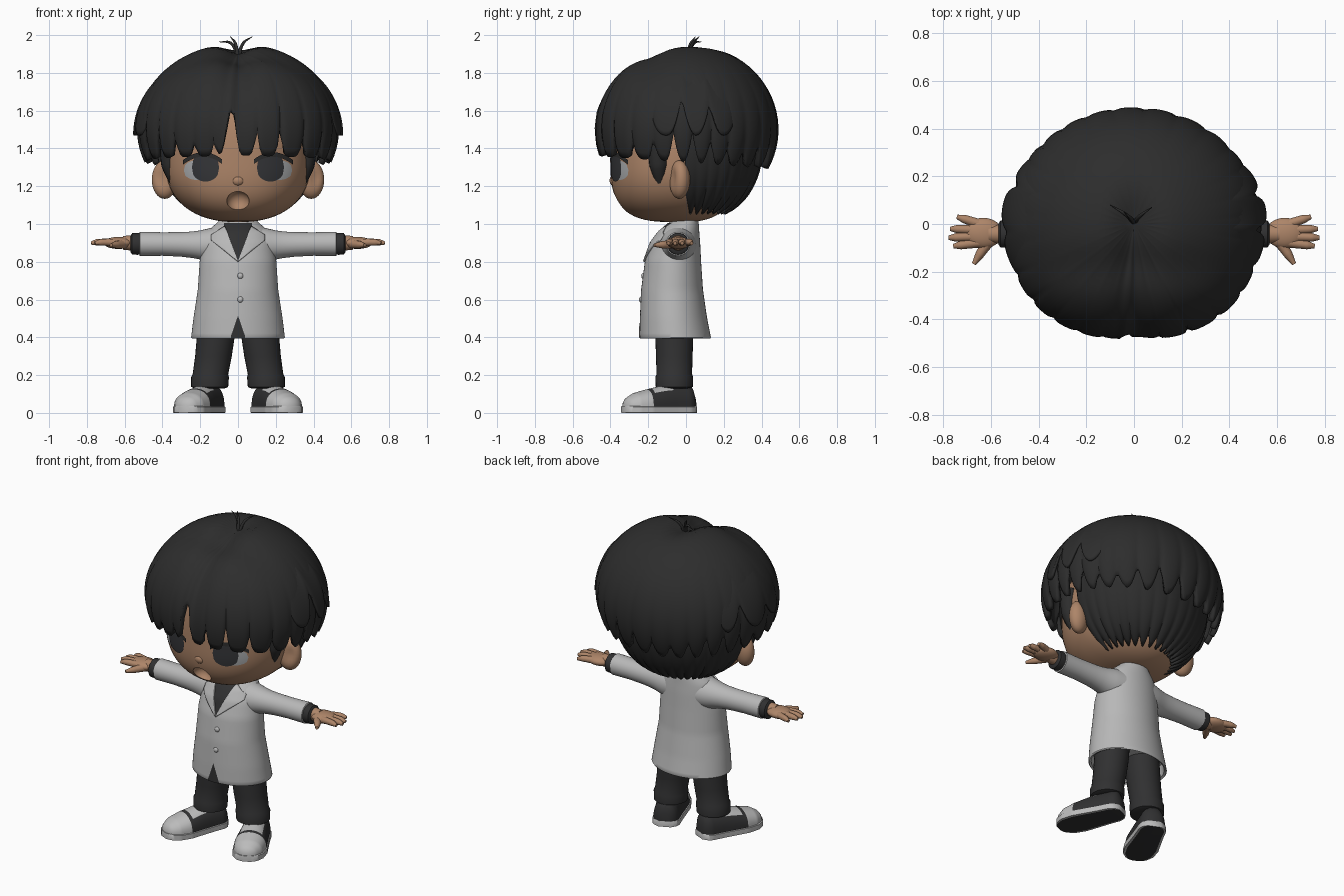
import bpy, bmesh
from math import sin, cos, pi, asin, exp, radians
from mathutils import Matrix

if "Cube" in bpy.data.objects:
    bpy.data.objects.remove(bpy.data.objects["Cube"])


def material(name, r, g, b):
    m = bpy.data.materials.new(name)
    m.use_nodes = True
    m.diffuse_color = (r, g, b, 1)
    bsdf = m.node_tree.nodes["Principled BSDF"]
    bsdf.inputs["Base Color"].default_value = (r, g, b, 1)
    bsdf.inputs["Roughness"].default_value = 0.8
    return m


HAIR = material("hair_black", .026, .026, .026)
SKIN = material("skin_tan", .42, .235, .14)
COAT = material("coat_grey", .48, .48, .48)
CLOTH = material("dark_cloth", .03, .03, .031)
WHITE = material("shoe_white", .5, .5, .5)
EYE = material("eye_dark", .035, .036, .04)
EYEWHITE = material("eye_grey", .4, .41, .42)


def finish(name, bm, *mats):
    bmesh.ops.recalc_face_normals(bm, faces=bm.faces)
    for f in bm.faces:
        f.smooth = True
    me = bpy.data.meshes.new(name)
    bm.to_mesh(me)
    bm.free()
    for m in mats:
        me.materials.append(m)
    ob = bpy.data.objects.new(name, me)
    bpy.context.collection.objects.link(ob)
    return ob


def loft(name, rings, *mats, closed=True, caps=True):
    bm = bmesh.new()
    rows = [[bm.verts.new(p) for p in r] for r in rings]
    n = len(rows[0])
    for a, b in zip(rows, rows[1:]):
        for i in range(n if closed else n - 1):
            j = (i + 1) % n
            bm.faces.new((a[i], a[j], b[j], b[i]))
    if caps:
        bm.faces.new(rows[0])
        bm.faces.new(rows[-1])
    else:
        bmesh.ops.remove_doubles(bm, verts=bm.verts, dist=.0003)
    return finish(name, bm, *mats)


def ball(name, loc, size, mat, rot=0):
    bm = bmesh.new()
    bmesh.ops.create_uvsphere(bm, u_segments=24, v_segments=16, radius=1)
    M = Matrix.Translation(loc) @ Matrix.Rotation(rot, 4, 'Z') @ Matrix.Diagonal((*size, 1))
    bmesh.ops.transform(bm, matrix=M, verts=bm.verts)
    return finish(name, bm, mat)


def strand(name, pts, depth, radii, mat):
    cu = bpy.data.curves.new(name, 'CURVE')
    cu.dimensions, cu.bevel_depth, cu.bevel_resolution, cu.use_fill_caps = '3D', depth, 3, True
    sp = cu.splines.new('BEZIER')
    sp.bezier_points.add(len(pts) - 1)
    for bp, p, r in zip(sp.bezier_points, pts, radii):
        bp.co, bp.radius = p, r
        bp.handle_left_type = bp.handle_right_type = 'AUTO'
    cu.materials.append(mat)
    ob = bpy.data.objects.new(name, cu)
    bpy.context.collection.objects.link(ob)


def table(rows, t):
    for a, b in zip(rows, rows[1:]):
        if t <= b[0]:
            k = max(0, (t - a[0]) / (b[0] - a[0]))
            return [p + (q - p) * k for p, q in zip(a[1:], b[1:])]
    return rows[-1][1:]


def patch(name, surf, x0, x1, lo, hi, mat, off=.004, n=20, thick=0):
    """A plate lying on a front surface, bounded by lo(x) and hi(x)."""
    cols = []
    for i in range(n + 1):
        x = x0 + (x1 - x0) * i / n
        a, b = lo(x), hi(x)
        cols.append([(x, surf(x, a + (b - a) * j / 10) - off, a + (b - a) * j / 10) for j in range(11)])
    ob = loft(name, cols, mat, closed=False, caps=False)
    if thick:
        mod = ob.modifiers.new("thickness", 'SOLIDIFY')
        mod.thickness, mod.offset = thick, 0


# Head: flat-fronted, narrower behind, with a carved mouth
def head_scale(z):
    d = min(1, abs(z - 1.33) / (.32 if z < 1.33 else .42))
    return .385 * (1 - d ** 2.3) ** (1 / 2.3), .35 * (1 - d ** 3) ** (1 / 3)


def face(x, z):
    w, d = head_scale(z)
    return -.05 - d * max(0, 1 - (abs(x) / max(w, .001)) ** 2.25) ** (1 / 2.25)


def head_ring(z):
    w, d = head_scale(z)
    pts = []
    for i in range(64):
        c, s = cos(i * pi / 32), sin(i * pi / 32)
        e = 2.25 if s < 0 else 2
        k = (abs(c) ** e + abs(s) ** e) ** (-1 / e)
        pts.append((w * c * k, -.05 + d * s * k * (1 if s < 0 else .9), z))
    return pts


head = loft("head", [head_ring(1.38 - .3695 * cos(pi * (i + .4) / 40.8)) for i in range(41)], SKIN)
cutter = ball("mouth_cutter", (0, face(0, 1.12), 1.12), (.06, .06, .056), SKIN)
cutter.hide_render = True
mod = head.modifiers.new("mouth", 'BOOLEAN')
mod.operation, mod.object, mod.solver = 'DIFFERENCE', cutter, 'EXACT'
bpy.context.view_layer.objects.active = head
bpy.ops.object.modifier_apply(modifier="mouth")
bpy.data.objects.remove(cutter)
ball("nose", (0, -.378, 1.23), (.036, .027, .03), SKIN)
loft("neck", [[(.085 * cos(i * pi / 16), -.01 + .075 * sin(i * pi / 16), z) for i in range(32)] for z in (.93, 1.1)], SKIN)


# Hair shells: angle 0 is the front, hem cut into pointed locks
def hair_shell(name, a0, a1, hem, locks, amp, centre, radii, power=1, flare=0, thick=.03, part=0, top=pi / 2):
    n, rows = int(240 * (a1 - a0) / (2 * pi)), 24
    rings = []
    for j in range(rows + 1):
        t, ring = j / rows, []
        for i in range(n + 1):
            a = a0 + (a1 - a0) * i / n
            front = max(0, cos(a))
            wave = a * locks / (2 * pi) + .18 * sin(3 * a + 1)
            gap = abs(2 * (wave % 1) - 1) ** (2 + 2.5 * front)
            z = hem(a) + amp * gap * (1 + .35 * sin(5 * a))
            if part:
                z += .24 * exp(-((a + .08) / .055) ** 2)
            low = asin(max(-.99, min(.99, (z - centre[2]) / radii[2])))
            phi = top + t * (low - top)
            k = 1 - .03 * gap * t ** 4 + flare * (t * sin(pi * i / n) - .5)
            flat = max(0, cos(phi)) ** power * (1 + .16 * (front * sin(a)) ** 2)
            x, y = radii[0] * flat * sin(a), -radii[1] * flat * cos(a)
            k -= part * exp(-(x / .085) ** 2) / (1 + exp((y - .1) / .05)) * (1 - .9 * t)
            dip = .25 * part * exp(-((y + .2) / .1) ** 2) * (1 - t) * max(0, sin(phi))
            ring.append((centre[0] + x * k, centre[1] + y * k, centre[2] + radii[2] * sin(phi) * k - dip))
        rings.append(ring)
    mod = loft(name, rings, HAIR, closed=False, caps=False).modifiers.new("thickness", 'SOLIDIFY')
    mod.thickness, mod.offset = thick, -1


hair_shell("outer_hair", -pi, pi, lambda a: 1.325 + .035 * cos(a), 27, .12,
           (0, 0, 1.5), (.535, .49, .457), part=.15)
hair_shell("nape_hair", radians(86), radians(274), lambda a: 1.05, 34, .035,
           (0, .02, 1.42), (.43, .39, .4), power=.75, thick=.02)
for side, s in (("left", 1), ("right", -1)):
    mid = s * radians(95)
    hair_shell(side + "_hair_layer", mid - .75, mid + .75, lambda a: 1.47, 17, .15,
               (0, 0, 1.5), (.535, .49, .457), flare=.09, thick=.015, top=1.1)
    strand(side + "_sideburn", [(s * .36, -.15, 1.46), (s * .355, -.145, 1.31), (s * .33, -.135, 1.18)],
           .06, (1, .85, .2), HAIR)
for tip in ((-.1, .08, 1.965), (-.04, .05, 1.992), (.075, .07, 1.992)):
    strand("hair_tuft", [(0, 0, 1.86), (tip[0] * .35, tip[1] * .5, 1.955), tip], .009, (1.1, .9, .2), HAIR)


# Eyes, lashes, ears
def oval(name, cx, cz, rx, rz, mat, off):
    def h(x):
        return rz * max(0, 1 - ((x - cx) / rx) ** 2) ** .4
    patch(name, face, cx - rx, cx + rx, lambda x: cz - h(x), lambda x: cz + h(x), mat, off)


for side, s in (("left", 1), ("right", -1)):
    oval(side + "_eye_white", s * .215, 1.285, .072, .052, EYEWHITE, .003)
    oval(side + "_iris", s * .172, 1.3, .072, .075, EYE, .006)

    def arc(x):
        return 1.335 + .045 * (1 - ((abs(x) - .185) / .11) ** 2)
    patch(side + "_lash", face, s * .085, s * .292, lambda x: arc(x) - .024, arc, HAIR, .008)
    ear = ball(side + "_ear", (s * .388, -.035, 1.235), (.07, .055, .102), SKIN, s * .35)
    for v in ear.data.vertices:
        d = ((v.co.x - s * .41) / .035) ** 2 + ((v.co.z - 1.245) / .055) ** 2
        if v.co.y < -.035:
            v.co.y += .025 * exp(-d)

# Coat: flared body with a recessed hem
COAT_ROWS = [(.4, .248, -.246, .132), (.5, .236, -.244, .112), (.65, .213, -.238, .09), (.8, .203, -.218, .08),
             (.9, .188, -.185, .075), (.96, .165, -.145, .07), (1, .118, -.1, .068), (1.035, .08, -.05, .062)]


def coat_ring(z, k=1, dz=0):
    w, f, b = table(COAT_ROWS, z)
    return [(k * w * cos(i * pi / 32), (f + b) / 2 + k * (b - f) / 2 * sin(i * pi / 32), z + dz) for i in range(64)]


def coat_front(x, z):
    w, f, b = table(COAT_ROWS, z)
    return (f + b) / 2 - (b - f) / 2 * max(0, 1 - (x / w) ** 2) ** .5


loft("coat_body", [coat_ring(.41, .9, .06), coat_ring(.4, .93), coat_ring(.4, .98, -.006)] +
     [coat_ring(.4 + .635 * i / 30) for i in range(31)], COAT)
patch("shirt", coat_front, -.075, .075, lambda x: .8 + 2.6 * abs(x), lambda x: 1.005, CLOTH, .003)
patch("coat_slit", coat_front, -.038, .038, lambda x: .396, lambda x: .515 - 2.9 * abs(x), CLOTH, .003)
for z in (.725, .6):
    ball("coat_button", (.012, coat_front(0, z) + .003, z), (.016, .012, .016), COAT)

for side, s in (("left", 1), ("right", -1)):
    patch(side + "_lapel", coat_front, 0, s * .14, lambda x: .8 + .8 * abs(x),
          lambda x: min(.8 + 2.7 * abs(x), 1.03 - .65 * abs(x)) + .002, COAT, .005, thick=.01)

    # Sleeve, cuff and hand
    def arm(name, rows, mat):
        loft(side + name, [[(s * x, -.042 + r * cos(i * pi / 16), z + r * sin(i * pi / 16))
                            for i in range(32)] for x, z, r in rows], mat)
    arm("_sleeve", [(.08, .888, .1), (.14, .888, .092), (.17, .888, .085), (.2, .889, .077), (.24, .89, .07),
                    (.3, .892, .065), (.4, .894, .062), (.52, .895, .064), (.525, .895, .05)], COAT)
    arm("_cuff", [(.5, .895, .054), (.53, .895, .058), (.56, .895, .057), (.568, .895, .045)], CLOTH)
    arm("_wrist", [(.55, .9, .042), (.61, .9, .036)], SKIN)
    ball(side + "_palm", (s * .632, -.038, .9), (.08, .064, .032), SKIN)
    for y0, x, y in ((.0, .742, .03), (-.025, .77, -.02), (-.052, .777, -.058), (-.078, .757, -.093)):
        strand(side + "_finger", [(s * .65, y0, .902), (s * (x - .03), y0 * .3 + y * .7, .903), (s * x, y, .898)],
               .021, (1, .85, .45), SKIN)
    strand(side + "_thumb", [(s * .6, -.06, .895), (s * .645, -.125, .89), (s * .672, -.168, .888)],
           .023, (1.1, .85, .4), SKIN)

    # Trouser leg with turned-up cuff
    loft(side + "_trouser_leg", [[(s * (x + r * cos(i * pi / 16)), -.062 + r * sin(i * pi / 16), z) for i in range(32)]
                                 for z, x, r in ((.13, .15, .08), (.137, .15, .098), (.19, .148, .1), (.205, .146, .094),
                                                 (.3, .13, .097), (.4, .118, .1), (.5, .11, .1))], CLOTH)

    # Shoe: upper with pale toe and tongue, pale sole with dark tread
    shape = [(-.36, .022, .05), (-.345, .055, .078), (-.3, .085, .105), (-.23, .095, .124), (-.15, .087, .142),
             (-.08, .08, .15), (0, .075, .15), (.025, .062, .14), (.045, .035, .09)]
    ys = [-.36 + .405 * i / 40 for i in range(41)]
    rings = []
    for y in ys:
        w, h = table(shape, y)
        rings.append([(w * cos(k * pi / 20), y, .02 + (h - .02) * sin(k * pi / 20) ** .7) for k in range(20)]
                     + [(-w, y, .02)])
    upper = loft(side + "_shoe_upper", rings, CLOTH, WHITE)
    for p in upper.data.polygons:
        x, y, z = p.center
        if y < -.225 or (abs(x) < .06 and -.212 < y < -.1 and z > .08):
            p.material_index = 1
    edge = [(table(shape, y)[0] + .005, y * 1.01) for y in ys]
    outline = edge + [(-x, y) for x, y in reversed(edge)]
    sole = loft(side + "_shoe_sole", [[(x * k, y, z) for x, y in outline]
                                      for k, z in ((.86, 0), (1, .001), (1, .032), (.9, .036))], WHITE, CLOTH)
    for p in sole.data.polygons:
        if len(p.vertices) > 4 and p.center.z < .01:
            p.material_index = 1
    M = Matrix.Diagonal((s, 1, 1, 1)) @ Matrix.Translation((.14, 0, 0)) @ Matrix.Rotation(radians(24), 4, 'Z')
    for ob in (upper, sole):
        ob.data.transform(M)
        if s < 0:
            ob.data.flip_normals()

# Smooth shading with sharp creases kept
bpy.ops.object.select_all(action='DESELECT')
for ob in bpy.context.collection.objects:
    if ob.type == 'MESH':
        ob.select_set(True)
        bpy.context.view_layer.objects.active = ob
bpy.ops.object.shade_smooth_by_angle(angle=radians(45))
